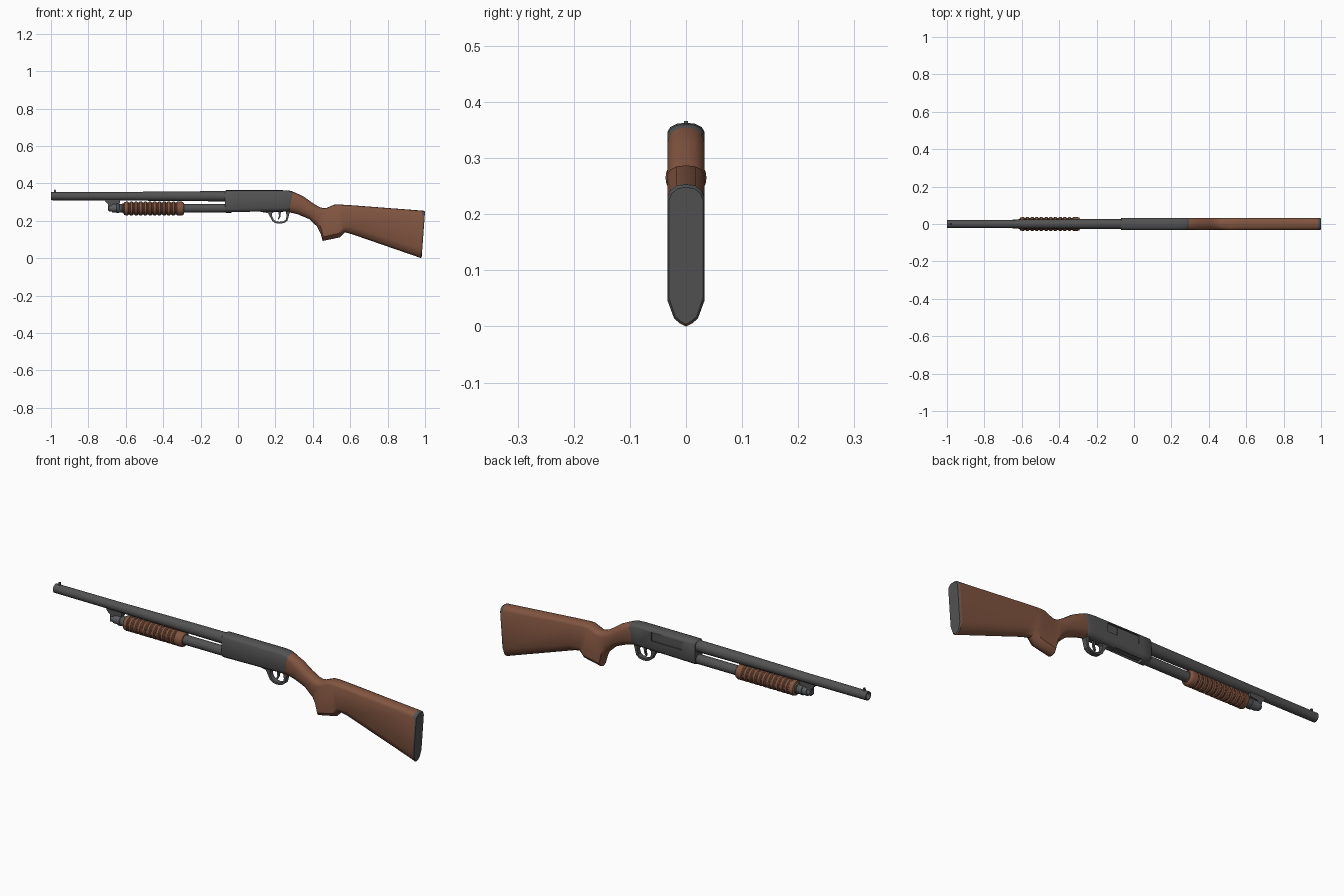
import bpy, bmesh, math


def material(name, rgb):
    m = bpy.data.materials.new(name)
    m.diffuse_color = (*rgb, 1)
    return m


STEEL = material("dark_steel", (0.085, 0.085, 0.085))
CAPSTEEL = material("cap_steel", (0.105, 0.115, 0.125))
WOOD = material("brown_wood", (0.22, 0.09, 0.052))


def finish(name, bm, mat, angle=35):
    bmesh.ops.recalc_face_normals(bm, faces=bm.faces)
    me = bpy.data.meshes.new(name)
    bm.to_mesh(me)
    bm.free()
    me.materials.append(mat)
    ob = bpy.data.objects.new(name, me)
    bpy.context.collection.objects.link(ob)
    smooth(ob, angle)
    return ob


def smooth(ob, angle=35):
    bpy.ops.object.select_all(action='DESELECT')
    ob.select_set(True)
    bpy.context.view_layer.objects.active = ob
    bpy.ops.object.shade_smooth_by_angle(angle=math.radians(angle))


def bridge(bm, rings, closed=False):
    n = len(rings[0])
    pairs = list(zip(rings, rings[1:])) + ([(rings[-1], rings[0])] if closed else [])
    for a, b in pairs:
        for i in range(n):
            j = (i + 1) % n
            bm.faces.new((a[i], a[j], b[j], b[i]))
    if not closed:
        bm.faces.new(rings[0])
        bm.faces.new(rings[-1])


def lathe(name, profile, z, mat, sides=24, closed=False):
    """Revolve (x, radius) points about a lengthwise axis at height z."""
    bm = bmesh.new()
    rings = [[bm.verts.new((x, r * math.cos(2 * math.pi * k / sides),
                            z + r * math.sin(2 * math.pi * k / sides)))
              for k in range(sides)] for x, r in profile]
    bridge(bm, rings, closed)
    return finish(name, bm, mat)


CROWN = [(0, 0), (0.5, 0.12), (0.85, 0.5), (1, 1)]
KEEL = [(1, 1), (0.64, 0.3), (0.3, 0.1), (0, 0)]
ROUND = [(1, 1), (0.85, 0.5), (0.5, 0.12), (0, 0)]


def loft(name, sections, mat, keel_shape):
    """Sections are (x top, z top, x bottom, z bottom, half width, crown, keel)."""
    bm = bmesh.new()
    rings = []
    for xt, zt, xb, zb, w, c, k in sections:
        h = zt - zb
        half = [(y * w, c * d / h) for y, d in CROWN]
        half += [(y * w, 1 - k * d / h) for y, d in keel_shape]
        pts = half + [(-y, t) for y, t in half[-2:0:-1]]
        rings.append([bm.verts.new((xt + (xb - xt) * t, y, zt - h * t)) for y, t in pts])
    bridge(bm, rings)
    return finish(name, bm, mat)


def plate(name, pts, half, mat):
    """Extrude a side-view outline across y."""
    bm = bmesh.new()
    rings = [[bm.verts.new((x, y, z)) for x, z in pts] for y in (-half, half)]
    bridge(bm, rings)
    return finish(name, bm, mat)


def cut(ob, name, lo, hi):
    bpy.ops.mesh.primitive_cube_add(
        size=1, location=[(a + b) / 2 for a, b in zip(lo, hi)],
        scale=[b - a for a, b in zip(lo, hi)])
    cutter = bpy.context.object
    cutter.name = name
    cutter.hide_render = True
    mod = ob.modifiers.new(name, 'BOOLEAN')
    mod.operation = 'DIFFERENCE'
    mod.solver = 'EXACT'
    mod.object = cutter
    bpy.ops.object.select_all(action='DESELECT')
    ob.select_set(True)
    bpy.context.view_layer.objects.active = ob
    bpy.ops.object.modifier_apply(modifier=name)
    bpy.data.objects.remove(cutter)


# Barrel with open bore, and front sight
lathe("barrel", [(-1, 0.0215), (-0.65, 0.0225), (-0.3, 0.026), (-0.06, 0.0275),
                 (-0.06, 0.015), (-0.9, 0.015), (-1, 0.016)], 0.333, STEEL, closed=True)
lathe("bore_plug", [(-0.92, 0.0155), (-0.9, 0.0155)], 0.333, STEEL)
plate("front_sight", [(-0.985, 0.35), (-0.972, 0.35), (-0.975, 0.368), (-0.982, 0.368)],
      0.004, STEEL)

# Magazine tube, its end cap and bracket
lathe("magazine_tube", [(-0.65, 0.023), (-0.06, 0.023)], 0.268, STEEL)
lathe("magazine_cap", [(-0.695, 0.012), (-0.69, 0.017), (-0.675, 0.019), (-0.673, 0.022),
                       (-0.65, 0.022), (-0.648, 0.025), (-0.636, 0.025), (-0.634, 0.022),
                       (-0.62, 0.022), (-0.618, 0.026), (-0.605, 0.026)], 0.269, CAPSTEEL)
plate("barrel_bracket", [(-0.715, 0.315), (-0.708, 0.302), (-0.694, 0.29), (-0.692, 0.256),
                         (-0.67, 0.256), (-0.67, 0.29), (-0.63, 0.295), (-0.63, 0.315)],
      0.013, STEEL)

# Ribbed wooden pump handle
ribs = [(-0.612, 0.028), (-0.608, 0.034), (-0.6, 0.0365), (-0.588, 0.0365)]
for i in range(11):
    x = -0.585 + i * 0.025
    ribs += [(x, 0.0325), (x + 0.005, 0.0325), (x + 0.009, 0.0365), (x + 0.021, 0.0365)]
ribs += [(-0.3, 0.0365), (-0.293, 0.034), (-0.288, 0.027)]
lathe("pump_handle", ribs, 0.267, WOOD)

# Receiver with ejection and loading ports
receiver = loft("receiver", [
    (-0.07, 0.361, -0.07, 0.247, 0.03, 0.016, 0.022),
    (-0.064, 0.365, -0.064, 0.244, 0.033, 0.016, 0.022),
    (-0.02, 0.365, -0.02, 0.245, 0.033, 0.016, 0.02),
    (0.24, 0.365, 0.24, 0.25, 0.033, 0.016, 0.02),
    (0.275, 0.363, 0.262, 0.25, 0.033, 0.018, 0.022),
    (0.29, 0.359, 0.27, 0.25, 0.0325, 0.02, 0.025),
    (0.3, 0.352, 0.273, 0.252, 0.031, 0.02, 0.025)], STEEL, ROUND)
cut(receiver, "ejection_port_cutter", (0.0, 0.024, 0.305), (0.17, 0.06, 0.348))
cut(receiver, "loading_port_cutter", (-0.035, -0.018, 0.2), (0.12, 0.018, 0.258))
smooth(receiver)
plate("bolt", [(0.0, 0.307), (0.115, 0.307), (0.115, 0.346), (0.0, 0.346)], 0.029, STEEL)

# Trigger guard and trigger
plate("trigger_guard", [
    (0.13, 0.255), (0.13, 0.248), (0.16, 0.243), (0.172, 0.222), (0.182, 0.202), (0.198, 0.19),
    (0.222, 0.186), (0.248, 0.19), (0.264, 0.202), (0.27, 0.222), (0.276, 0.245), (0.276, 0.255),
    (0.255, 0.255), (0.26, 0.225), (0.255, 0.208), (0.243, 0.199), (0.222, 0.196),
    (0.203, 0.199), (0.191, 0.209), (0.183, 0.226), (0.183, 0.242), (0.2, 0.255)],
    0.012, STEEL)
plate("trigger", [(0.215, 0.255), (0.23, 0.255), (0.227, 0.225), (0.218, 0.208),
                  (0.213, 0.209), (0.219, 0.228)], 0.005, STEEL)

# Wooden stock with grip; the butt face is the dark pad
stock = loft("stock", [
    (0.28, 0.36, 0.262, 0.252, 0.031, 0.02, 0.025),
    (0.3, 0.355, 0.275, 0.247, 0.0325, 0.022, 0.028),
    (0.35, 0.332, 0.32, 0.236, 0.033, 0.028, 0.03),
    (0.4, 0.296, 0.38, 0.211, 0.033, 0.028, 0.03),
    (0.435, 0.275, 0.422, 0.172, 0.032, 0.026, 0.03),
    (0.457, 0.269, 0.441, 0.135, 0.032, 0.022, 0.028),
    (0.475, 0.271, 0.453, 0.094, 0.032, 0.018, 0.022),
    (0.515, 0.288, 0.545, 0.113, 0.033, 0.015, 0.022),
    (0.54, 0.289, 0.572, 0.14, 0.033, 0.015, 0.03),
    (0.62, 0.284, 0.615, 0.128, 0.033, 0.016, 0.04),
    (0.985, 0.256, 0.968, 0.006, 0.033, 0.022, 0.046),
    (0.994, 0.255, 0.977, 0.002, 0.033, 0.022, 0.046),
    (1.0, 0.25, 0.982, 0.006, 0.03, 0.022, 0.046)], WOOD, KEEL)
stock.data.materials.append(STEEL)
for p in stock.data.polygons:
    if p.center.x > 0.98 and min(stock.data.vertices[v].co.x for v in p.vertices) > 0.975:
        p.material_index = 1

# Rest the lowest point on the ground
low = min(v.co.z for v in stock.data.vertices)
for ob in bpy.context.scene.objects:
    ob.location.z -= low
